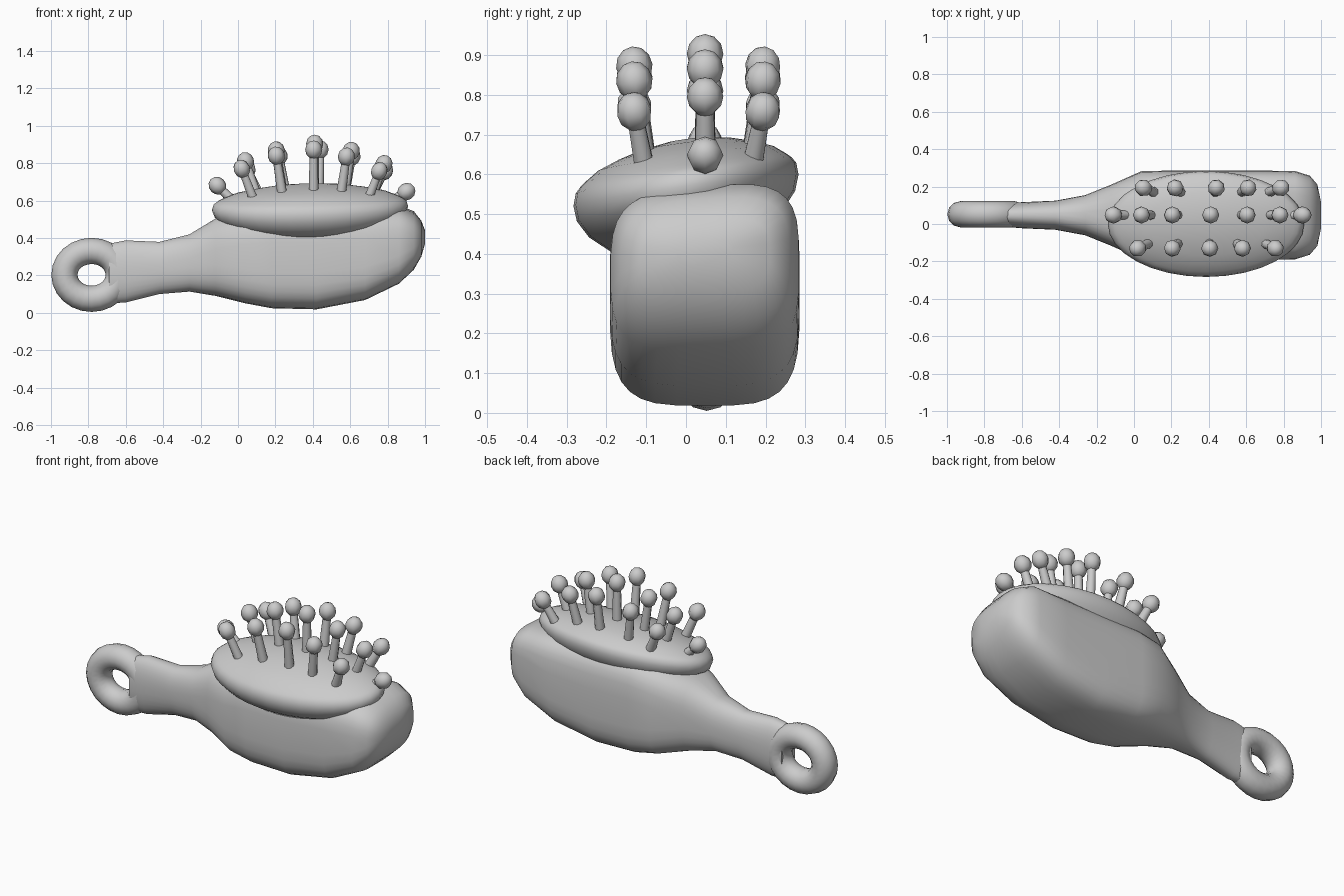
import bpy, bmesh, math
from mathutils import Vector

cube = bpy.data.objects.get("Cube")
if cube:
    bpy.data.objects.remove(cube, do_unlink=True)

grey = bpy.data.materials.new("plain grey")
grey.use_nodes = True
colour = (0.6, 0.6, 0.6, 1)
grey.diffuse_color = colour
grey.node_tree.nodes["Principled BSDF"].inputs["Base Color"].default_value = colour

MID_Y = 0.047


def finish(bm, name, angle=60):
    """Turn a bmesh into a smooth shaded object."""
    bmesh.ops.recalc_face_normals(bm, faces=bm.faces)
    mesh = bpy.data.meshes.new(name)
    bm.to_mesh(mesh)
    bm.free()
    mesh.materials.append(grey)
    obj = bpy.data.objects.new(name, mesh)
    bpy.context.collection.objects.link(obj)
    bpy.ops.object.select_all(action='DESELECT')
    obj.select_set(True)
    bpy.context.view_layer.objects.active = obj
    bpy.ops.object.shade_smooth_by_angle(angle=math.radians(angle))
    return obj


def loft(name, rings, closed=False):
    """Skin a list of equal-length point rings."""
    bm = bmesh.new()
    loops = [[bm.verts.new(p) for p in ring] for ring in rings]
    pairs = list(zip(loops, loops[1:]))
    if closed:
        pairs.append((loops[-1], loops[0]))
    for a, b in pairs:
        for i in range(len(a)):
            j = (i + 1) % len(a)
            bm.faces.new((a[i], a[j], b[j], b[i]))
    if not closed:
        bm.faces.new(loops[0])
        bm.faces.new(loops[-1])
    return finish(bm, name)


def power(v, n):
    return math.copysign(abs(v) ** (2 / n), v)


# Body and handle: x, bottom, top, half width, squareness
sections = [
    (-0.69, 0.05, 0.37, 0.062, 2.3),
    (-0.60, 0.055, 0.388, 0.07, 2.3),
    (-0.42, 0.10, 0.38, 0.078, 2.3),
    (-0.26, 0.113, 0.42, 0.108, 2.5),
    (-0.12, 0.09, 0.505, 0.165, 2.9),
    (0.04, 0.05, 0.55, 0.236, 3.5),
    (0.18, 0.024, 0.57, 0.239, 3.8),
    (0.42, 0.018, 0.57, 0.239, 3.8),
    (0.68, 0.068, 0.57, 0.239, 3.8),
    (0.86, 0.155, 0.57, 0.237, 3.6),
    (0.94, 0.23, 0.54, 0.212, 3.2),
    (0.98, 0.30, 0.49, 0.165, 2.8),
    (1.00, 0.37, 0.44, 0.07, 2.3),
]
rings = []
for x, low, high, half, n in sections:
    ring = []
    for i in range(32):
        t = math.tau * (i + 0.5) / 32
        y = half * power(math.cos(t), n)
        z = (low + high) / 2 + (high - low) / 2 * power(math.sin(t), n)
        if z > 0.4 and x > 0:
            z += 0.08 * y
        ring.append((x, MID_Y + y, z))
    rings.append(ring)
loft("body_and_handle", rings)

# Hanging loop at the end of the handle
rings = []
for i in range(24):
    t = math.tau * i / 24
    out = Vector((math.cos(t), 0, math.sin(t)))
    centre = Vector((-0.783 + 0.145 * out.x, MID_Y + 0.005, 0.203 + 0.128 * out.z))
    ring = []
    for k in range(12):
        s = math.tau * k / 12
        ring.append(centre + out * 0.07 * math.cos(s) + Vector((0, 0.07 * math.sin(s), 0)))
    rings.append(ring)
loft("hanging_loop", rings, closed=True)

# Tilted oval cushion with a rolled rim: scale, height
cushion = [(0.66, -0.13), (0.86, -0.085), (0.97, -0.04), (1.0, 0.0), (0.98, 0.03),
           (0.94, 0.045), (0.9, 0.055), (0.78, 0.08), (0.6, 0.10), (0.4, 0.116), (0.15, 0.127)]
rings = []
for scale, height in cushion:
    ring = []
    for i in range(32):
        t = math.tau * i / 32
        x, y = 0.525 * scale * math.cos(t), 0.283 * scale * math.sin(t)
        ring.append((0.385 + x, y, 0.56 + height + 0.14 * y + 0.02 * x))
    rings.append(ring)
loft("cushion", rings)


# Bristles: a leaning stem with a ball tip
def bristle(name, tip, base):
    tip, base = Vector(tip), Vector(base)
    axis = tip - base
    turn = axis.to_track_quat('Z', 'Y').to_matrix().to_4x4()
    bm = bmesh.new()
    stem = bmesh.ops.create_cone(bm, cap_ends=True, segments=8, radius1=0.027,
                                 radius2=0.021, depth=axis.length)["verts"]
    bmesh.ops.transform(bm, matrix=turn, verts=stem)
    bmesh.ops.translate(bm, vec=(tip + base) / 2, verts=stem)
    ball = bmesh.ops.create_uvsphere(bm, u_segments=8, v_segments=6, radius=0.046)["verts"]
    bmesh.ops.scale(bm, vec=(1, 1, 1.08), verts=ball)
    bmesh.ops.transform(bm, matrix=turn, verts=ball)
    bmesh.ops.translate(bm, vec=tip, verts=ball)
    finish(bm, name, 75)


side_heights = (0.77, 0.84, 0.872, 0.835, 0.758)
rows = {
    "front": (-0.13, -0.10, (0.02, 0.205, 0.405, 0.58, 0.755), side_heights),
    "middle": (0.048, 0.048, (-0.11, 0.04, 0.205, 0.41, 0.605, 0.78, 0.90),
               (0.68, 0.81, 0.868, 0.903, 0.865, 0.795, 0.648)),
    "back": (0.193, 0.168, (0.05, 0.22, 0.44, 0.61, 0.785), side_heights),
}
for row, (tip_y, base_y, xs, zs) in rows.items():
    for number, (x, z) in enumerate(zip(xs, zs), 1):
        base_x = 0.4 + (x - 0.4) * 0.82
        base_z = 0.635 + 0.14 * base_y - 0.3 * (base_x - 0.4) ** 2
        bristle(f"{row}_bristle_{number}", (x, tip_y, z), (base_x, base_y, base_z))
